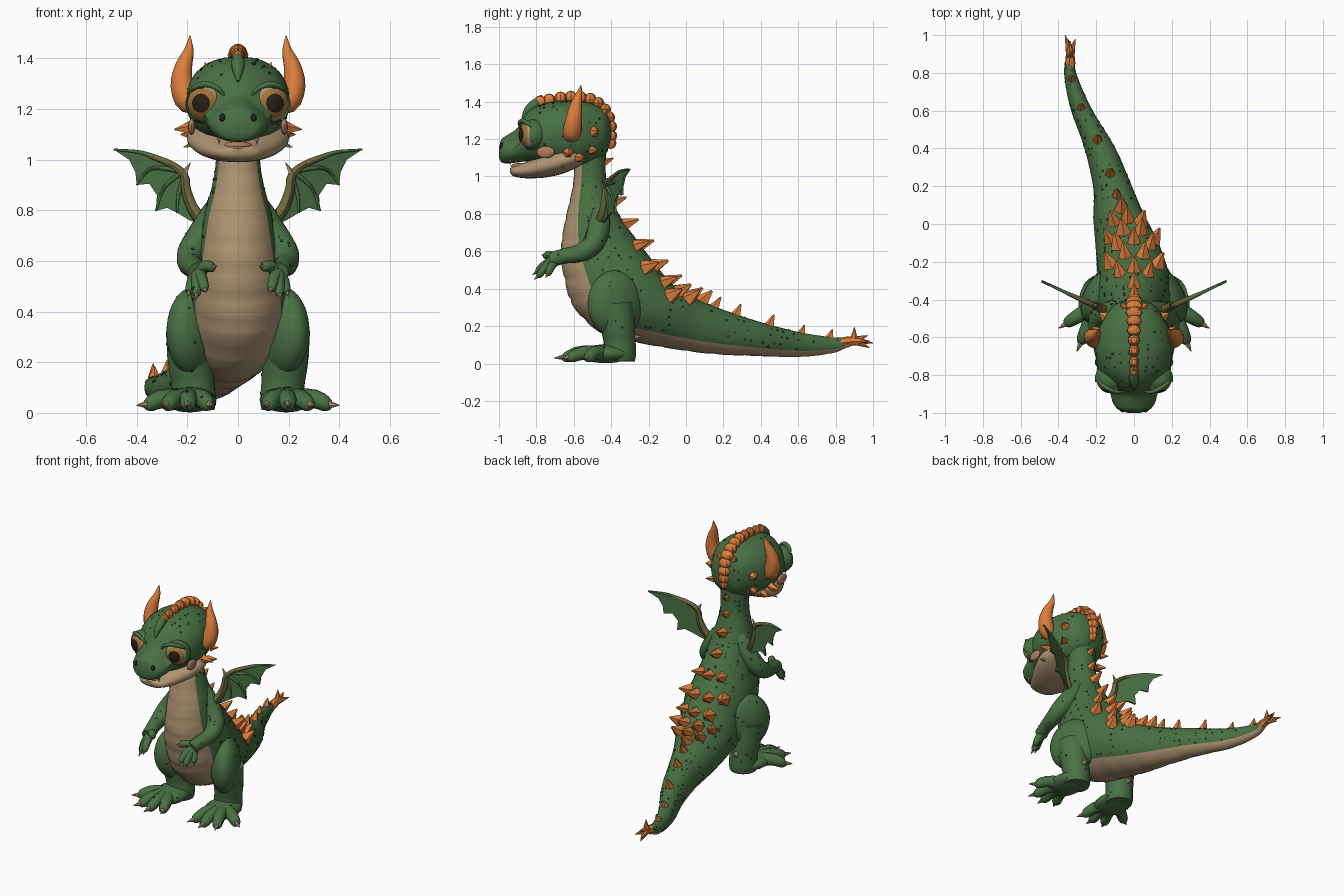
import bpy, bmesh, math, random
from mathutils import Vector, Matrix

if "Cube" in bpy.data.objects:
    bpy.data.objects.remove(bpy.data.objects["Cube"])

random.seed(4)
V = Vector


def material(name, col):
    m = bpy.data.materials.new(name)
    m.diffuse_color = (*col, 1)
    m.use_nodes = True
    m.node_tree.nodes["Principled BSDF"].inputs["Base Color"].default_value = m.diffuse_color
    return m


GREEN = material("green_skin", (0.066, 0.165, 0.057))
DARK = material("dark_green_spots", (0.02, 0.05, 0.02))
BEIGE = material("beige_belly", (0.43, 0.30, 0.17))
ORANGE = material("orange_horn", (0.72, 0.21, 0.045))
OLIVE = material("olive_wing_edge", (0.16, 0.135, 0.045))
BLACK = material("dark_pupil", (0.02, 0.015, 0.007))
IRIS = material("amber_iris", (0.36, 0.17, 0.04))
PINK = material("pink_mouth", (0.46, 0.20, 0.12))


def sample(keys, n):
    """Smooth interpolation of rows of numbers"""
    out = []
    for i in range(n):
        t = i / (n - 1) * (len(keys) - 1)
        k = min(int(t), len(keys) - 2)
        u = t - k
        a, b, c, d = [keys[max(0, min(len(keys) - 1, k + j))] for j in (-1, 0, 1, 2)]
        out.append([0.5 * (2 * q + (r - p) * u + (2 * p - 5 * q + 4 * r - s) * u * u
                           + (3 * q - p - 3 * r + s) * u ** 3) for p, q, r, s in zip(a, b, c, d)])
    return out


def loft(bm, rings, mi=lambda i, j: 0):
    vs = [[bm.verts.new(p) for p in r] for r in rings]
    n = len(rings[0])
    for i in range(len(vs) - 1):
        for j in range(n):
            k = (j + 1) % n
            f = bm.faces.new((vs[i][j], vs[i][k], vs[i + 1][k], vs[i + 1][j]))
            f.material_index = mi(i, j)
    for i, r in ((0, vs[0]), (len(vs) - 2, vs[-1])):
        bm.faces.new(r).material_index = mi(i, n // 2)


def tube(bm, keys, s=1, n=12, steps=14, m=0):
    """Round limb through rows of x, y, z, radius"""
    pts = sample(keys, steps)
    P = [V((s * p[0], p[1], p[2])) for p in pts]
    side, rings = None, []
    for i, p in enumerate(P):
        t = (P[min(i + 1, steps - 1)] - P[max(i - 1, 0)]).normalized()
        side = t.orthogonal() if side is None else side - t * side.dot(t)
        side.normalize()
        up, r = t.cross(side), max(pts[i][3], 0.002)
        rings.append([p + r * (side * math.cos(a) + up * math.sin(a))
                      for a in [2 * math.pi * k / n for k in range(n)]])
    loft(bm, rings, lambda i, j: m)


def paint(verts, m):
    for f in {f for v in verts for f in v.link_faces}:
        f.material_index = m


def spike(bm, base, d, r, length, n=5, m=0, tip=0.08):
    d = V(d).normalized()
    M = Matrix.Translation(V(base) + d * length * 0.4) @ d.to_track_quat('Z', 'Y').to_matrix().to_4x4()
    g = bmesh.ops.create_cone(bm, cap_ends=True, segments=n, radius1=r, radius2=r * tip, depth=length, matrix=M)
    paint(g['verts'], m)


def ball(bm, c, r, m=0, rot=Matrix(), seg=20, rings=14):
    M = Matrix.Translation(c) @ rot @ Matrix.Diagonal((*r, 1))
    g = bmesh.ops.create_uvsphere(bm, u_segments=seg, v_segments=rings, radius=1, matrix=M)
    paint(g['verts'], m)
    return g['verts']


def part(name, mats, build, both=False, angle=45):
    bm = bmesh.new()
    for s in ((1, -1) if both else (1,)):
        build(bm, s)
    bmesh.ops.recalc_face_normals(bm, faces=bm.faces[:])
    me = bpy.data.meshes.new(name)
    bm.to_mesh(me)
    bm.free()
    for m in mats:
        me.materials.append(m)
    ob = bpy.data.objects.new(name, me)
    bpy.context.collection.objects.link(ob)
    bpy.ops.object.select_all(action='DESELECT')
    ob.select_set(True)
    bpy.context.view_layer.objects.active = ob
    bpy.ops.object.shade_smooth_by_angle(angle=math.radians(angle))
    return ob


def spots(ob, count):
    """Small dark plates scattered over the green faces of a part"""
    def build(bm, s):
        fs = [f for f in ob.data.polygons if f.material_index == 0 and f.center.z > .03 and f.center.y > -.85]
        for f in random.choices(fs, [q.area for q in fs], k=count):
            r = random.uniform(.003, .008)
            M = Matrix.Translation(f.center) @ f.normal.to_track_quat('Z', 'Y').to_matrix().to_4x4()
            bmesh.ops.create_cone(bm, cap_ends=True, segments=6, radius1=r, radius2=r, depth=.006, matrix=M)
    part(ob.name + "_spots", [DARK], build)


# Neck, torso and tail: belly y/z, back y/z, centre x, half width
BODY = sample([
    (-.60, 1.20, -.42, 1.27, 0, .10), (-.60, 1.00, -.43, 1.05, 0, .087), (-.62, .88, -.415, .94, 0, .10),
    (-.65, .75, -.36, .80, 0, .135), (-.67, .60, -.27, .67, 0, .16), (-.65, .45, -.17, .54, 0, .19),
    (-.60, .30, -.09, .44, 0, .195), (-.45, .16, -.02, .38, -.015, .18), (-.25, .11, .05, .35, -.045, .16),
    (-.05, .075, .12, .32, -.08, .135), (.15, .05, .22, .28, -.11, .105), (.38, .04, .42, .215, -.18, .082),
    (.60, .035, .62, .165, -.28, .056), (.78, .055, .79, .14, -.335, .034), (.87, .09, .87, .14, -.34, .022)], 99)


def skin(i, a, k=1.0):
    fy, fz, by, bz, cx, hw = BODY[i]
    c = math.cos(a) * k / 2
    return V((cx + hw * k * math.sin(a), (fy + by) / 2 + (fy - by) * c, (fz + bz) / 2 + (fz - bz) * c))


def out_dir(i, a):
    return (skin(i, a, 1.2) - skin(i, a)).normalized()


def body(bm, s):
    rings = [[skin(i, j * math.pi / 12, 0.975 if i % 5 == 0 and (j < 4 or j > 20) else 1)
              for j in range(24)] for i in range(99)]
    loft(bm, rings, lambda i, j: 1 if j < 4 or j > 19 else 0)


def back_spikes(bm, s):
    for i in range(6, 96, 6):
        size = .026 if i < 18 else .042 if i < 62 else .033 if i < 80 else .024
        rows = (-.7, -.25, .25, .7) if i in (36, 48) else (-.45, 0, .45) if i in (30, 42, 54) else (0,)
        for a in rows:
            spike(bm, skin(i, math.pi + a), out_dir(i, math.pi + a) + V((0, .3, .3)),
                  size * random.uniform(.85, 1.1), size * 2, tip=.15)
    # tail tip tuft
    for tip in ((-.365, 1.0, .11), (-.34, .97, .15), (-.31, .98, .12), (-.335, .90, .195), (-.35, .98, .085)):
        tube(bm, [(-.338, .80, .105, .024), (-.338, .89, .12, .024), (*tip, .002)], n=7, steps=7)


spots(part("body", [GREEN, BEIGE], body), 260)
part("back_spikes", [ORANGE], back_spikes, angle=30)


# Head and jaw: y, bottom z, top z, half width, pinch of the upper half
def skull(keys, n):
    def build(bm, s):
        rings = []
        for y, lo, hi, w, pinch in sample(keys, n):
            ring = []
            for j in range(28):
                a = j * math.pi / 14
                ca, sa = math.cos(a), math.sin(a)
                h = math.copysign(abs(sa) ** .9, sa)
                ring.append((w * math.copysign(abs(ca) ** .88, ca) * (1 - pinch * max(0, h)), y,
                             (lo + hi) / 2 + (hi - lo) / 2 * h))
            rings.append(ring)
        loft(bm, rings)
    return build


head = part("head", [GREEN], skull([
    (-1.0, 1.10, 1.155, .03, 0), (-.985, 1.075, 1.20, .08, .15), (-.95, 1.07, 1.225, .11, .4),
    (-.90, 1.075, 1.26, .125, .55), (-.85, 1.08, 1.34, .145, .4), (-.78, 1.07, 1.385, .185, .12),
    (-.68, 1.06, 1.405, .203, 0), (-.58, 1.05, 1.405, .196, 0), (-.50, 1.07, 1.39, .16, 0),
    (-.43, 1.12, 1.35, .11, 0), (-.40, 1.2, 1.28, .03, 0)], 44))
spots(head, 70)
part("lower_jaw", [BEIGE], skull([
    (-.94, 1.02, 1.045, .03, 0), (-.92, 1.0, 1.055, .08, 0), (-.85, .99, 1.08, .125, 0), (-.75, .995, 1.125, .178, 0),
    (-.66, 1.015, 1.155, .202, 0), (-.58, 1.05, 1.15, .18, 0), (-.52, 1.09, 1.14, .10, 0)], 26))
part("tongue", [PINK], lambda bm, s: ball(bm, (0, -.89, 1.056), (.055, .045, .017)))
part("teeth", [BEIGE], lambda bm, s: spike(bm, (s * .075, -.94, 1.09), (0, 0, -1), .010, .035), True)
part("nostrils", [BLACK], lambda bm, s: ball(bm, (s * .061, -.984, 1.165), (.013, .013, .017)), True)
part("cheek_blush", [PINK], lambda bm, s: ball(bm, (s * .183, -.75, 1.13), (.014, .048, .032)), True)


# Eyes coloured in circles around the gaze direction
def eye(bm, s):
    c, gaze = V((s * .125, -.82, 1.222)), V((s * .33, -.95, .02)).normalized()
    ball(bm, c, (.075,) * 3, rot=gaze.to_track_quat('Z', 'Y').to_matrix().to_4x4(), seg=28, rings=18)
    for f in bm.faces:
        d = f.calc_center_median() - c
        if d.length < .09:
            a = math.degrees(d.angle(gaze))
            f.material_index = 2 if a < 33 else 1 if a < 53 else 0


def eyelid(bm, s):
    c = V((s * .125, -.82, 1.222))
    for up, cut in ((V((s * .1, .25, 1)), .042), (V((0, .35, -1)), .048), (V((s * .55, 1, 0)), .02)):
        g = ball(bm, c, (.082,) * 3, seg=32, rings=24)
        bmesh.ops.delete(bm, geom=[v for v in g if (v.co - c).dot(up.normalized()) < cut], context='VERTS')
    tube(bm, [(.055, -.885, 1.255, .005), (.085, -.89, 1.285, .010), (.13, -.875, 1.298, .012),
              (.175, -.845, 1.283, .010), (.195, -.80, 1.25, .005)], s)


def horn(bm, s):
    tube(bm, [(.165, -.62, 1.215, .035), (.20, -.61, 1.235, .05), (.222, -.60, 1.30, .045),
              (.214, -.59, 1.37, .034), (.194, -.575, 1.43, .02), (.19, -.56, 1.49, .002)], s, n=14)


def face_spikes(bm, s):
    for base, d, r, l, m in (((.19, -.63, 1.125), (1, .1, -.1), .03, .07, 0), ((.18, -.57, 1.10), (1, .6, 0), .027, .06, 0),
                             ((.155, -.49, 1.24), (1, .6, .1), .032, .04, 0), ((.15, -.50, 1.14), (1, .7, 0), .024, .05, 0),
                             ((.18, -.66, 1.06), (1, 0, -.3), .015, .04, 1), ((.122, -.71, 1.355), (.3, .1, 1), .014, .035, 1)):
        spike(bm, (s * base[0], *base[1:]), (s * d[0], *d[1:]), r, l, m=m)


# Low scalloped crest, wider towards the nape
def crest(bm, s):
    for i, (y, z) in enumerate(sample([(-.78, 1.40), (-.68, 1.42), (-.58, 1.425), (-.49, 1.405),
                                       (-.425, 1.345), (-.40, 1.26), (-.405, 1.18)], 12)):
        w = .024 + .022 * math.sin(math.pi * (i / 11) ** 1.6)
        ball(bm, (0, y, z), (w, .033, .033), seg=8, rings=6)
    for x in (-.05, .05):
        spike(bm, (x, -.44, 1.34), (x * 12, .5, .5), .025, .04)


part("eyes", [BEIGE, IRIS, BLACK], eye, True)
part("eyelids", [GREEN], eyelid, True)
part("horns", [ORANGE], horn, True)
part("face_spikes", [ORANGE, BEIGE], face_spikes, True, 30)
part("head_crest", [ORANGE], crest, angle=30)
part("brow_ridge", [GREEN], lambda bm, s: tube(bm, [(0, -.875, 1.31, .006), (0, -.845, 1.355, .022),
                                                    (0, -.805, 1.39, .026), (0, -.77, 1.435, .004)]))


def limb_tips(bm, s, root, tips, r):
    """Digits with beige claws"""
    for t in tips:
        a, b = V(root), V(t)
        e, mid = a.lerp(b, .78), a.lerp(b, .5) + V((0, 0, r * .45))
        tube(bm, [(*a, r * 1.2), (*mid, r), (*e, r * .78), (*a.lerp(b, .86), r * .35)], s, 10, 9)
        d = b - a
        spike(bm, (s * e.x, e.y, e.z), (s * d.x, d.y, d.z), r * .6, d.length * .27, 7, 1)


def arm(bm, s):
    tube(bm, [(.05, -.47, .86, .04), (.085, -.465, .79, .058), (.135, -.47, .71, .060), (.183, -.50, .635, .056),
              (.19, -.57, .59, .048), (.175, -.65, .575, .041), (.16, -.72, .555, .04)], s, 14, 22)
    limb_tips(bm, s, (.16, -.69, .56), ((.085, -.77, .58), (.125, -.82, .475), (.165, -.81, .45), (.20, -.75, .46)), .023)


def leg(bm, s):
    ball(bm, (s * .17, -.375, .32), (.092, .165, .18), rot=Matrix.Rotation(s * .5, 4, 'Z'), seg=28, rings=20)
    tube(bm, [(.185, -.38, .32, .10), (.185, -.365, .20, .092), (.178, -.355, .12, .086), (.175, -.355, .05, .088),
              (.175, -.355, .012, .082)], s, 18)
    ball(bm, (s * .19, -.43, .052), (.105, .14, .05))
    limb_tips(bm, s, (.19, -.42, .05), ((.10, -.67, .03), (.20, -.70, .03), (.30, -.67, .03), (.395, -.55, .03)), .038)
    spike(bm, (s * .18, -.28, .14), (0, 1, .1), .025, .05, 7, 1)


spots(part("arms", [GREEN, BEIGE], arm, True), 50)
spots(part("legs", [GREEN, BEIGE], leg, True), 90)


# Wings lie in one slanted plane per side
def wing_y(x):
    return -.305 - (.49 - x) * .45


EDGE = [(.49, 1.04), (.43, 1.0), (.405, .95), (.40, .90), (.35, .905), (.32, .86), (.325, .797), (.28, .81),
        (.24, .79), (.19, .76), (.14, .74), (.17, .82), (.205, .93), (.27, .985), (.39, 1.03)]


def membrane(bm, s):
    f = bm.faces.new([bm.verts.new((s * x, wing_y(x), z)) for x, z in EDGE])
    g = bmesh.ops.extrude_face_region(bm, geom=[f])
    bmesh.ops.translate(bm, vec=(0, .01, 0), verts=[v for v in g['geom'] if isinstance(v, bmesh.types.BMVert)])
    bmesh.ops.triangulate(bm, faces=[q for q in bm.faces if len(q.verts) > 4])


def bone(bm, s, pts, r0, r1):
    n = len(pts) - 1
    tube(bm, [(x, wing_y(x), z, r0 + (r1 - r0) * i / n) for i, (x, z) in enumerate(pts)], s, 8)


def wing_arm(bm, s):
    bone(bm, s, [(.12, .74), (.175, .80), (.205, .88), (.213, .94), (.27, .985), (.35, 1.017)], .028, .01)


def wing_fingers(bm, s):
    for path in ([(.22, .955), (.34, .965), (.40, .90)], [(.22, .95), (.29, .89), (.325, .797)],
                 [(.21, .94), (.235, .86), (.24, .79)], [(.33, 1.01), (.39, 1.03), (.49, 1.04)]):
        bone(bm, s, path, .011, .004)


part("wing_membranes", [GREEN], membrane, True, 30)
part("wing_arms", [OLIVE], wing_arm, True)
part("wing_fingers", [GREEN], wing_fingers, True)
part("wing_claws", [BEIGE], lambda bm, s: spike(bm, (s * .21, wing_y(.21), .95), (-s * .6, 0, 1), .014, .05), True)
